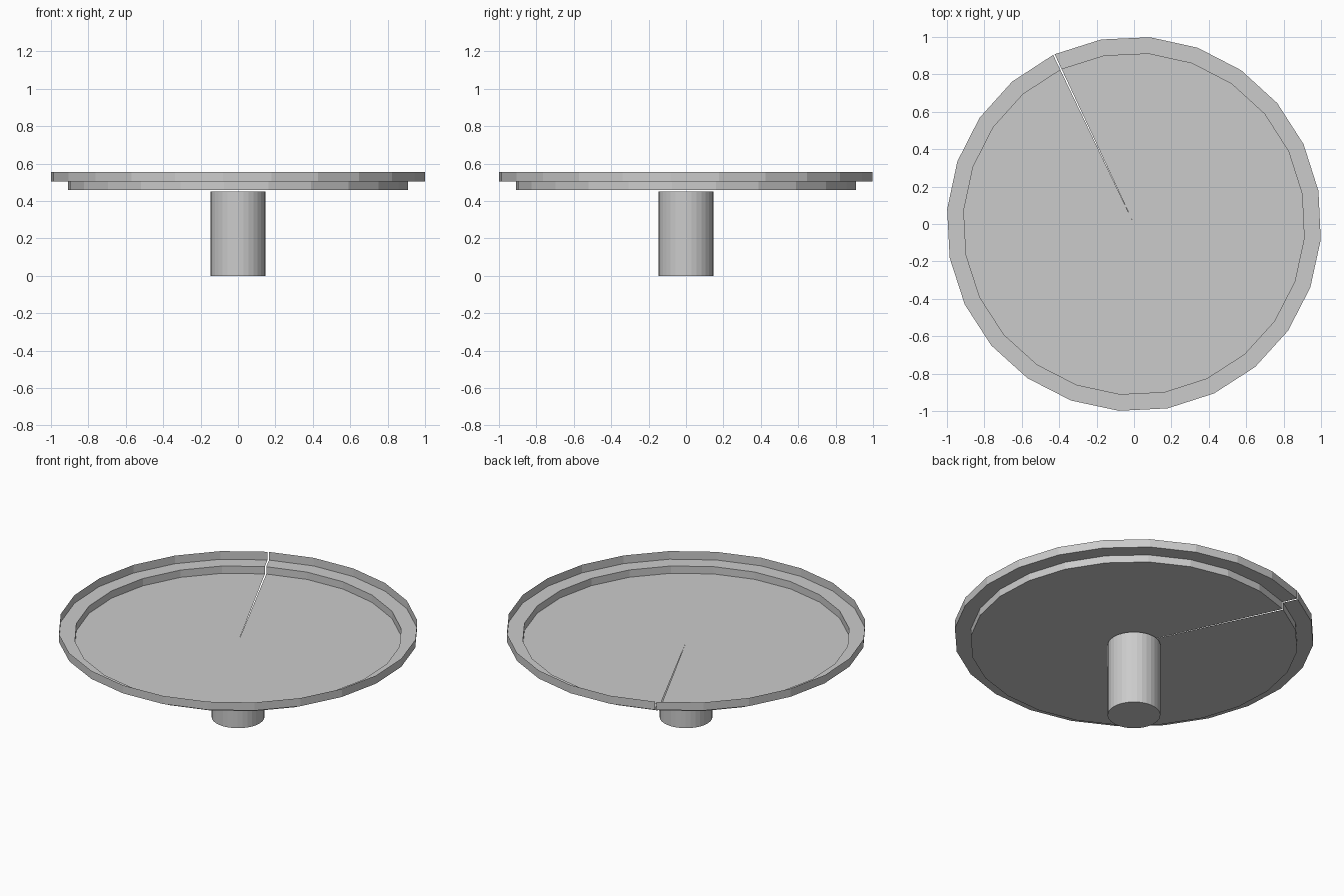
import bpy, bmesh, math
from mathutils import Vector, Matrix

cube = bpy.data.objects.get("Cube")
if cube:
    bpy.data.objects.remove(cube, do_unlink=True)

grey = bpy.data.materials.new("plain grey")
grey.use_nodes = True
colour = (0.6, 0.6, 0.6, 1)
grey.diffuse_color = colour
grey.node_tree.nodes["Principled BSDF"].inputs["Base Color"].default_value = colour


def lathe(name, profile, steps, start, sweep):
    """Turn a (radius, height) profile about the z axis."""
    bm = bmesh.new()
    verts = [bm.verts.new((r, 0, z)) for r, z in profile]
    edges = [bm.edges.new(pair) for pair in zip(verts, verts[1:])]
    bmesh.ops.rotate(bm, verts=verts, cent=(0, 0, 0),
                     matrix=Matrix.Rotation(math.radians(start), 3, "Z"))
    bmesh.ops.spin(bm, geom=verts + edges, cent=(0, 0, 0), axis=Vector((0, 0, 1)),
                   angle=math.radians(sweep), steps=steps)
    bmesh.ops.remove_doubles(bm, verts=bm.verts, dist=0.0002)
    bmesh.ops.recalc_face_normals(bm, faces=bm.faces)
    mesh = bpy.data.meshes.new(name)
    bm.to_mesh(mesh)
    bm.free()
    mesh.materials.append(grey)
    obj = bpy.data.objects.new(name, mesh)
    bpy.context.collection.objects.link(obj)
    return obj


# Thin stepped dish, left open by a narrow radial slit
gap = 0.5
lathe("dish", [(0, 0.46), (0.913, 0.46), (0.913, 0.505), (1.002, 0.505), (1.002, 0.555)],
      24, 115.3 + gap / 2, 360 - gap)

# Round stem just below the dish
lathe("stem", [(0, 0), (0.147, 0), (0.147, 0.45), (0, 0.45)], 32, 0, 360)
